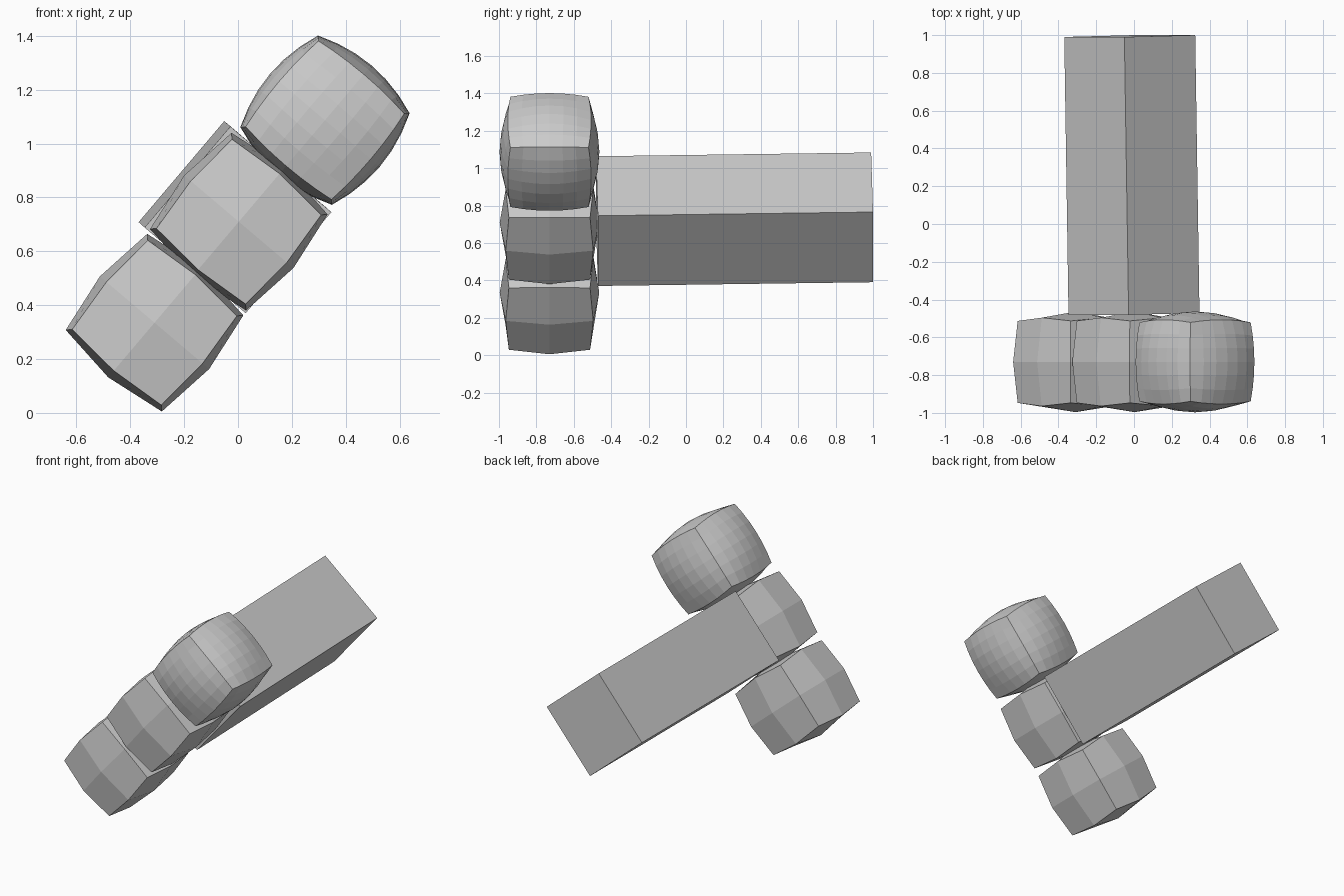
import bpy
import bmesh
from math import radians
from mathutils import Matrix, Vector

old = bpy.data.objects.get("Cube")
if old:
    bpy.data.objects.remove(old, do_unlink=True)

TILT = Matrix.Rotation(radians(-49.7), 4, 'Y')

grey = bpy.data.materials.new("plain grey")
grey.use_nodes = True
colour = (0.6, 0.6, 0.6, 1)
grey.diffuse_color = colour
grey.node_tree.nodes["Principled BSDF"].inputs["Base Color"].default_value = colour


def finish(name, bm):
    bmesh.ops.recalc_face_normals(bm, faces=bm.faces)
    mesh = bpy.data.meshes.new(name)
    bm.to_mesh(mesh)
    bm.free()
    mesh.materials.append(grey)
    obj = bpy.data.objects.new(name, mesh)
    bpy.context.collection.objects.link(obj)
    return obj


def bulged_block(name, centre, half, edge_bulge, face_bulge, cuts):
    """Subdivided cube whose edges and faces swell outwards."""
    bm = bmesh.new()
    bmesh.ops.create_cube(bm, size=2)
    bmesh.ops.subdivide_edges(bm, edges=bm.edges[:], cuts=cuts, use_grid_fill=True)
    for v in bm.verts:
        u = v.co.copy()
        swell = [1 - c * c for c in u]
        for i in range(3):
            a, b = swell[i - 1], swell[i - 2]
            v.co[i] = u[i] * (half + edge_bulge * (a + b)
                              + (face_bulge - 2 * edge_bulge) * a * b)
    bm.transform(Matrix.Translation(centre) @ TILT)
    finish(name, bm)


# Three swollen head blocks in a slanting row
bulged_block("lower_block", (-0.31, -0.73, 0.335), 0.217, 0.017, 0.049, 1)
bulged_block("middle_block", (0.003, -0.73, 0.71), 0.217, 0.017, 0.049, 1)
bulged_block("upper_block", (0.323, -0.73, 1.087), 0.209, 0.014, 0.058, 5)

# Long square beam running back from the middle block
start, end = Vector((0, -0.476, 0.717)), Vector((-0.0225, 0.995, 0.737))
axis = end - start
bm = bmesh.new()
bmesh.ops.create_cube(bm, size=1)
bm.transform(Matrix.Diagonal((0.492, axis.length, 0.492, 1)))
swing = Vector((0, 1, 0)).rotation_difference(axis).to_matrix().to_4x4()
bm.transform(Matrix.Translation((start + end) / 2) @ swing @ TILT)
finish("beam", bm)
